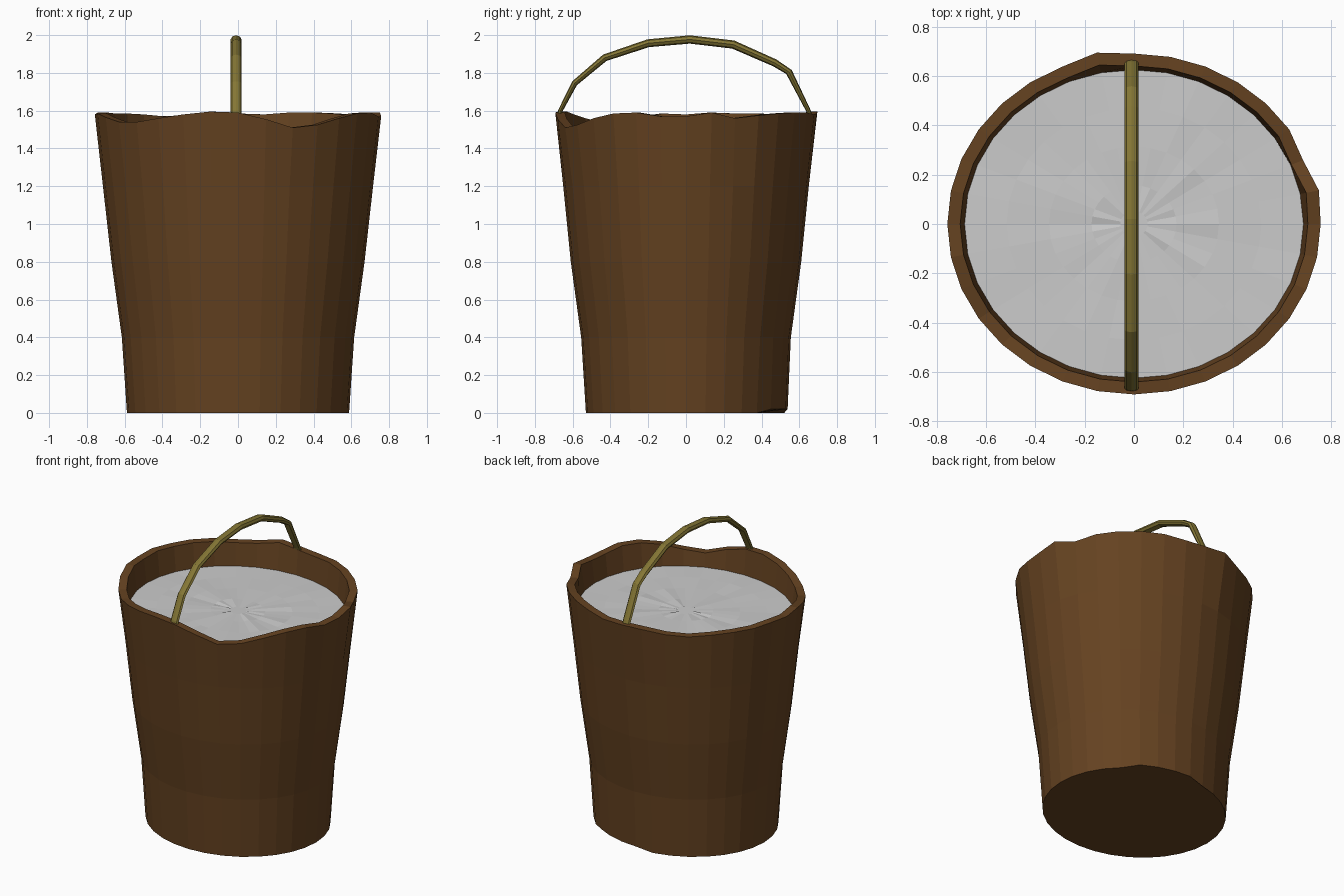
import bpy, math, random
from mathutils import Vector

if "Cube" in bpy.data.objects:
    bpy.data.objects.remove(bpy.data.objects["Cube"])

random.seed(4)
N = 32


def material(name, rgb):
    m = bpy.data.materials.new(name)
    m.diffuse_color = (*rgb, 1)
    m.use_nodes = True
    m.node_tree.nodes["Principled BSDF"].inputs["Base Color"].default_value = m.diffuse_color
    return m


def make_object(name, verts, faces, mat=None):
    me = bpy.data.meshes.new(name)
    me.from_pydata(verts, [], faces)
    me.update()
    ob = bpy.data.objects.new(name, me)
    bpy.context.collection.objects.link(ob)
    if mat:
        me.materials.append(mat)
    return ob


def loft(rings, cap_start=True, cap_end=True):
    """Join equal-sized rings with quads and optional end caps."""
    n = len(rings[0])
    verts = [v for r in rings for v in r]
    faces = [(k * n + i, k * n + (i + 1) % n, (k + 1) * n + (i + 1) % n, (k + 1) * n + i)
             for k in range(len(rings) - 1) for i in range(n)]
    if cap_start:
        faces.append(tuple(reversed(range(n))))
    if cap_end:
        faces.append(tuple(range((len(rings) - 1) * n, len(rings) * n)))
    return verts, faces


wood = material("wood", (0.13, 0.055, 0.015))
brass = material("brass", (0.23, 0.18, 0.035))

# Worn rim heights, counter-clockwise from +x
rim = [1.57, 1.59, 1.56, 1.575, 1.585, 1.59, 1.59, 1.58,
       1.585, 1.595, 1.575, 1.57, 1.58, 1.585, 1.585, 1.59,
       1.58, 1.585, 1.565, 1.54, 1.54, 1.56, 1.58, 1.595,
       1.59, 1.555, 1.51, 1.525, 1.56, 1.585, 1.59, 1.57]
bulge = {2: 0.98, 9: 1.025, 1: 1.01}


def ring(rx, ry, z):
    pts = []
    for i in range(N):
        a = math.tau * i / N
        s = bulge.get(i, 1) if z is None else 1
        pts.append((rx * s * math.cos(a), ry * s * math.sin(a), rim[i] if z is None else z))
    return pts


# Bucket: outer wall, rim, inner wall and inner floor (z None = worn rim)
profile = [(0.588, 0.53, 0), (0.615, 0.555, 0.4), (0.67, 0.61, 0.8), (0.715, 0.65, 1.2),
           (0.758, 0.692, None), (0.706, 0.642, None), (0.688, 0.626, 1.42), (0.56, 0.50, 0.08)]
rings = [ring(*p) for p in profile]
# Chipped foot at the back
for i in range(5, 9):
    x, y, z = rings[0][i]
    rings[0][i] = (x, y + 0.008, 0.02)
make_object("bucket", *loft(rings), wood)

# Water surface with faint ripples
rings = []
for f in (1, 0.75, 0.5, 0.25, 0.08):
    r = ring(0.69 * f, 0.628 * f, 1.42)
    rings.append([(x, y, z + (random.uniform(-0.004, 0.004) if f < 1 else 0)) for x, y, z in r])
make_object("water", *loft(rings, cap_start=False))

# Handle: flattened tube along an arch of (y, z, half thickness)
path = [(-0.672, 1.56, 0.012), (-0.665, 1.60, 0.012), (-0.59, 1.745, 0.016), (-0.43, 1.88, 0.019),
        (-0.20, 1.957, 0.021), (0.02, 1.977, 0.022), (0.25, 1.95, 0.022), (0.47, 1.853, 0.02),
        (0.545, 1.805, 0.018), (0.648, 1.60, 0.012), (0.662, 1.56, 0.012)]
rings = []
for k, (y, z, t) in enumerate(path):
    a, b = path[max(k - 1, 0)], path[min(k + 1, len(path) - 1)]
    d = Vector((b[0] - a[0], b[1] - a[1])).normalized()
    rings.append([(-0.01 + 0.029 * math.cos(u), y - d.y * t * math.sin(u), z + d.x * t * math.sin(u))
                  for u in (math.tau * j / 8 for j in range(8))])
handle = make_object("handle", *loft(rings), brass)

# Consistent outward normals
import bmesh
for ob in bpy.context.collection.objects:
    bm = bmesh.new()
    bm.from_mesh(ob.data)
    bmesh.ops.recalc_face_normals(bm, faces=bm.faces)
    if ob.name == "water" and sum(f.normal.z for f in bm.faces) < 0:
        bmesh.ops.reverse_faces(bm, faces=bm.faces)
    bm.to_mesh(ob.data)
    bm.free()
